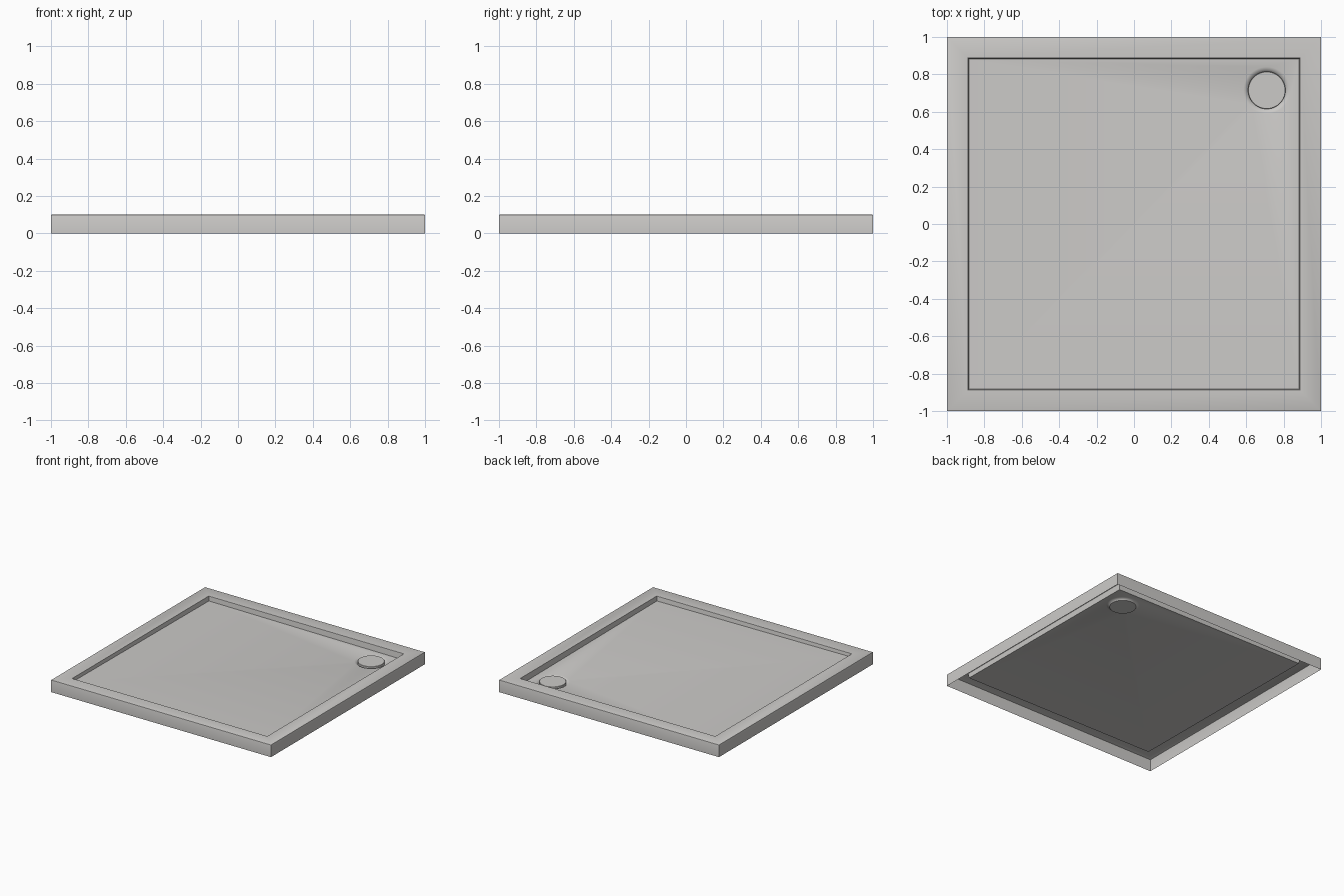
import bpy, bmesh, math
from mathutils import Vector

if "Cube" in bpy.data.objects:
    bpy.data.objects.remove(bpy.data.objects["Cube"])

mat = bpy.data.materials.new("warm light grey")
mat.use_nodes = True
colour = (0.60, 0.59, 0.575, 1)
mat.diffuse_color = colour
mat.node_tree.nodes["Principled BSDF"].inputs["Base Color"].default_value = colour

DRAIN = Vector((0.71, 0.715, 0))
SIDES = 48


def floor_z(x, y):
    """Floor falls evenly towards the drain corner."""
    return 0.061 - 0.0065 * (x + y)


def square(bm, half, z):
    """Square loop; z is a number or a height function."""
    pts = [(-half, -half), (half, -half), (half, half), (-half, half)]
    return [bm.verts.new((x, y, z(x, y) if callable(z) else z)) for x, y in pts]


def circle(bm, radius, z):
    pts = []
    for i in range(SIDES):
        a = 2 * math.pi * i / SIDES
        x, y = DRAIN.x + radius * math.cos(a), DRAIN.y + radius * math.sin(a)
        pts.append(bm.verts.new((x, y, z(x, y) if callable(z) else z)))
    return pts


def bridge(bm, loops):
    """Join successive loops of equal length with quads."""
    for a, b in zip(loops, loops[1:]):
        for i in range(len(a)):
            j = (i + 1) % len(a)
            bm.faces.new((a[i], a[j], b[j], b[i]))


def loop_edges(bm, loop):
    return [bm.edges.get((v, loop[i - 1])) or bm.edges.new((v, loop[i - 1]))
            for i, v in enumerate(loop)]


def finish(bm, name):
    mesh = bpy.data.meshes.new(name)
    bm.to_mesh(mesh)
    bm.free()
    mesh.materials.append(mat)
    obj = bpy.data.objects.new(name, mesh)
    bpy.context.collection.objects.link(obj)
    bpy.ops.object.select_all(action="DESELECT")
    obj.select_set(True)
    bpy.context.view_layer.objects.active = obj
    bpy.ops.object.shade_smooth_by_angle(angle=math.radians(30))
    return obj


# Tray shell: skirt, softened outer edge, rim, basin wall and sloping floor
bm = bmesh.new()
skirt = [square(bm, 1, 0), square(bm, 1, 0.095), square(bm, 0.9985, 0.0985),
         square(bm, 0.995, 0.1)]
basin = [square(bm, 0.89, 0.1), square(bm, 0.887, 0.098),
         square(bm, 0.882, floor_z)]
bridge(bm, skirt + basin)

# Dished drain well let into the floor
well = [circle(bm, 0.125, floor_z),
        circle(bm, 0.115, lambda x, y: floor_z(x, y) - 0.003),
        circle(bm, 0.104, 0.042), circle(bm, 0.1, 0.036)]
bridge(bm, well)
bm.faces.new(well[-1])
bmesh.ops.triangle_fill(bm, use_beauty=True, normal=(0, 0, 1),
                        edges=loop_edges(bm, basin[-1]) + loop_edges(bm, well[0]))
bmesh.ops.recalc_face_normals(bm, faces=bm.faces)
if max(bm.faces, key=lambda f: f.calc_area()).normal.z < 0:
    bmesh.ops.reverse_faces(bm, faces=bm.faces)
finish(bm, "shower_tray")

# Round drain cover resting in the well
bm = bmesh.new()
cover = [circle(bm, 0.1, 0.036), circle(bm, 0.1, 0.055), circle(bm, 0.098, 0.057)]
bridge(bm, cover)
bm.faces.new(cover[0])
bm.faces.new(cover[-1])
bmesh.ops.recalc_face_normals(bm, faces=bm.faces)
finish(bm, "drain_cover")
